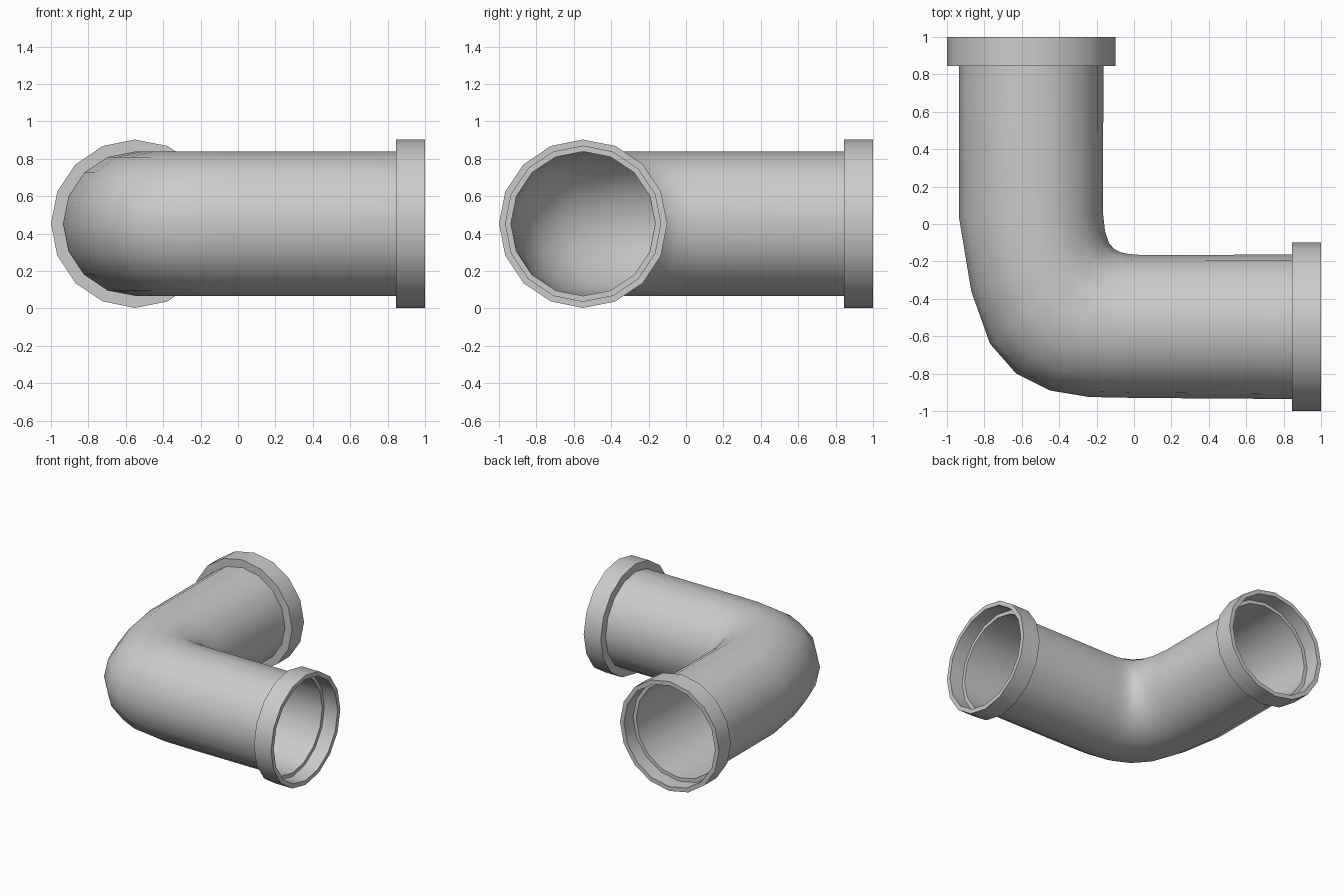
import bpy, bmesh, math
from mathutils import Vector

if "Cube" in bpy.data.objects:
    bpy.data.objects.remove(bpy.data.objects["Cube"], do_unlink=True)

SIDES = 16
AXIS, MID = -0.55, 0.4525        # pipe centre line and its height
PIPE_R, BORE_R, COLLAR_R = 0.386, 0.415, 0.45
COLLAR_BACK, STEP, END = 0.845, 0.88, 1.0

grey = bpy.data.materials.new("pipe_grey")
grey.use_nodes = True
colour = (0.6, 0.6, 0.6, 1)
grey.diffuse_color = colour
grey.node_tree.nodes["Principled BSDF"].inputs["Base Color"].default_value = colour


def tube(name, rings, flip=False):
    """Skin a run of rings, each given as centre, sideways axis and height."""
    bm = bmesh.new()
    loops = []
    for centre, side, height in rings:
        loop = []
        for i in range(SIDES):
            a = 2 * math.pi * i / SIDES
            p = centre + side * math.cos(a) + Vector((0, 0, height * math.sin(a)))
            loop.append(bm.verts.new(p))
        loops.append(loop)
    for a, b in zip(loops, loops[1:]):
        for i in range(SIDES):
            j = (i + 1) % SIDES
            face = [a[i], a[j], b[j], b[i]]
            bm.faces.new(face[::-1] if flip else face)
    mesh = bpy.data.meshes.new(name)
    bm.to_mesh(mesh)
    bm.free()
    mesh.materials.append(grey)
    obj = bpy.data.objects.new(name, mesh)
    bpy.context.collection.objects.link(obj)
    bpy.ops.object.select_all(action="DESELECT")
    obj.select_set(True)
    bpy.context.view_layer.objects.active = obj
    bpy.ops.object.shade_smooth_by_angle(angle=math.radians(40))


# Elbow: outer and inner points of each section, from the back arm to the side arm
sections = [
    ((AXIS - PIPE_R, STEP), (AXIS + PIPE_R, STEP)),
    ((-0.935, 0.03), (-0.165, 0.05)),
    ((-0.87, -0.36), (-0.155, -0.04)),
    ((-0.77, -0.64), (-0.135, -0.10)),
    ((-0.63, -0.80), (-0.105, -0.135)),
    ((-0.45, -0.89), (-0.07, -0.152)),
    ((-0.24, -0.925), (-0.03, -0.16)),
    ((0.02, -0.93), (0.03, -0.165)),
    ((STEP, AXIS - PIPE_R), (STEP, AXIS + PIPE_R)),
]
rings = []
for outer, inner in sections:
    o, i = Vector((*outer, MID)), Vector((*inner, MID))
    rings.append(((o + i) / 2, (i - o) / 2, PIPE_R))
tube("elbow_pipe", rings)

# Collars: back face, outer wall, rim, bore and inner step
profile = [(PIPE_R, COLLAR_BACK), (COLLAR_R, COLLAR_BACK), (COLLAR_R, END),
           (BORE_R, END), (BORE_R, STEP), (PIPE_R, STEP)]
tube("back_collar", [(Vector((AXIS, d, MID)), Vector((r, 0, 0)), r)
                     for r, d in profile], flip=True)
tube("left_collar", [(Vector((d, AXIS, MID)), Vector((0, r, 0)), r)
                     for r, d in profile])
